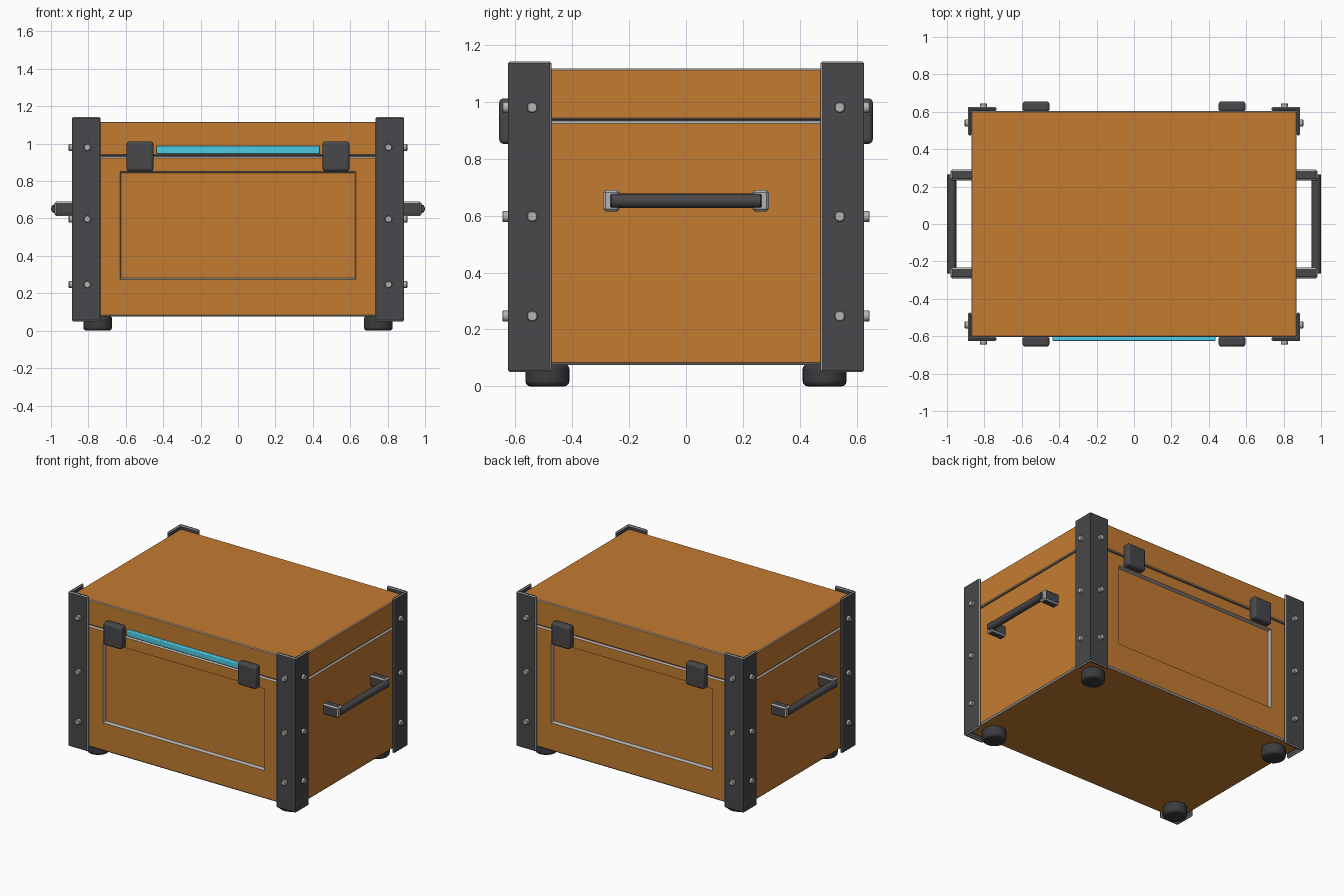
import bpy, bmesh, math
from mathutils import Matrix, Vector

if "Cube" in bpy.data.objects:
    bpy.data.objects.remove(bpy.data.objects["Cube"])


def mat(name, c):
    m = bpy.data.materials.new(name)
    m.diffuse_color = (*c, 1)
    m.use_nodes = True
    m.node_tree.nodes["Principled BSDF"].inputs["Base Color"].default_value = m.diffuse_color
    return m


WOOD = mat("brown_wood", (0.55, 0.2, 0.031))
IRON = mat("dark_iron", (0.065, 0.063, 0.07))
RUBBER = mat("foot_rubber", (0.045, 0.045, 0.049))
STEEL = mat("worn_steel", (0.46, 0.45, 0.45))
CYAN = mat("cyan_glow", (0.076, 0.6, 0.77))


def wear(bm, edges, width):
    """Flat bevel whose faces take the worn-steel slot."""
    bmesh.ops.bevel(bm, geom=edges, offset=width, offset_type='OFFSET', segments=1,
                    profile=0.5, affect='EDGES', material=1, clamp_overlap=True)
    bm.normal_update()


def finish(bm, name, m, bevel=0.0, segs=2):
    bmesh.ops.recalc_face_normals(bm, faces=bm.faces)
    me = bpy.data.meshes.new(name)
    me.materials.append(m)
    me.materials.append(STEEL)
    bm.to_mesh(me)
    bm.free()
    ob = bpy.data.objects.new(name, me)
    bpy.context.collection.objects.link(ob)
    if bevel:
        b = ob.modifiers.new("bevel", 'BEVEL')
        b.width, b.segments, b.limit_method = bevel, segs, 'ANGLE'
        b.angle_limit = math.radians(40)
    bpy.ops.object.select_all(action='DESELECT')
    ob.select_set(True)
    bpy.context.view_layer.objects.active = ob
    bpy.ops.object.shade_smooth_by_angle(angle=math.radians(35))
    return ob


def cube_bm(lo, hi):
    bm = bmesh.new()
    lo, hi = Vector(lo), Vector(hi)
    bmesh.ops.create_cube(bm, size=1, matrix=Matrix.Translation((lo + hi) / 2)
                          @ Matrix.Diagonal((*(hi - lo), 1)))
    bm.normal_update()
    return bm


def box(name, lo, hi, m, bevel=0.0, segs=2):
    return finish(cube_bm(lo, hi), name, m, bevel, segs)


def cyl(name, center, axis, r, depth, m, bevel=0.0, sides=24, segs=2):
    bm = bmesh.new()
    rot = Vector((0, 0, 1)).rotation_difference(Vector(axis)).to_matrix().to_4x4()
    bmesh.ops.create_cone(bm, cap_ends=True, segments=sides, radius1=r, radius2=r,
                          depth=depth, matrix=Matrix.Translation(center) @ rot)
    return finish(bm, name, m, bevel, segs)


# Body with worn edges and a recessed panel in front and back
bm = cube_bm((-0.87, -0.605, 0.075), (0.87, 0.605, 0.932))
wear(bm, bm.edges[:], 0.009)
for f in [f for f in bm.faces if abs(f.normal.y) > 0.99]:
    bmesh.ops.inset_individual(bm, faces=[f], thickness=0.1)
    for v in f.verts:
        v.co.x = math.copysign(0.63, v.co.x)
        v.co.z = 0.85 if v.co.z > 0.5 else 0.275
    bm.normal_update()
    walls = bmesh.ops.inset_individual(bm, faces=[f], thickness=0.008, depth=-0.025)["faces"]
    for w in walls:
        w.material_index = 1 if w is not f else 0
finish(bm, "body", WOOD)

# Dark seam and lid
box("lid_seam", (-0.855, -0.59, 0.91), (0.855, 0.59, 0.95), IRON)
bm = cube_bm((-0.87, -0.605, 0.938), (0.87, 0.605, 1.117))
wear(bm, bm.edges[:], 0.005)
finish(bm, "lid", WOOD)

for sx in (-1, 1):
    for sy in (-1, 1):
        # Corner angle iron, an L profile extruded upward, worn on all but the corner edges
        prof = [(0.887, 0.625), (0.735, 0.625), (0.735, 0.604),
                (0.869, 0.604), (0.869, 0.473), (0.887, 0.473)]
        bm = bmesh.new()
        f = bm.faces.new([bm.verts.new((x * sx, y * sy, 0.05)) for x, y in prof])
        g = bmesh.ops.extrude_face_region(bm, geom=[f])["geom"]
        bmesh.ops.translate(bm, vec=(0, 0, 1.092),
                            verts=[v for v in g if isinstance(v, bmesh.types.BMVert)])
        bmesh.ops.recalc_face_normals(bm, faces=bm.faces)
        wear(bm, [e for e in bm.edges
                  if not all(abs(v.co.x) > 0.86 and abs(v.co.y) > 0.6 for v in e.verts)
                  or abs(e.verts[0].co.z - e.verts[1].co.z) < 0.1], 0.006)
        finish(bm, "corner_bracket", IRON)
        # Bolts on both bracket faces
        for z in (0.247, 0.597, 0.98):
            cyl("side_bolt", (sx * 0.89, sy * 0.54, z), (1, 0, 0), 0.019, 0.03, STEEL, 0.003, 12, 1)
            cyl("face_bolt", (sx * 0.805, sy * 0.63, z), (0, 1, 0), 0.019, 0.03, STEEL, 0.003, 12, 1)
        # Foot
        cyl("foot", (sx * 0.75, sy * 0.487, 0.04), (0, 0, 1), 0.077, 0.08, RUBBER, 0.018, 32, 3)
        # Latch
        x, y = sx * 0.524, sy * 0.628
        box("latch", (x - 0.072, y - 0.028, 0.852), (x + 0.072, y + 0.028, 1.012), IRON, 0.015, 3)
        # Handle mount with worn edges
        x, y = sx * 0.92, sy * 0.262
        bm = cube_bm((x - 0.062, y - 0.029, 0.614), (x + 0.062, y + 0.029, 0.69))
        wear(bm, bm.edges[:], 0.009)
        for f in bm.faces:
            if f.normal.x * sx > 0.9:
                f.material_index = 1
        finish(bm, "handle_mount", IRON)
    # Handle bar
    cyl("handle_bar", (sx * 0.975, 0, 0.652), (0, 1, 0), 0.025, 0.53, IRON, 0.003, 16, 1)

# Light strip on the front of the lid
box("light_strip", (-0.437, -0.625, 0.945), (0.437, -0.6, 0.988), CYAN, 0.006)
